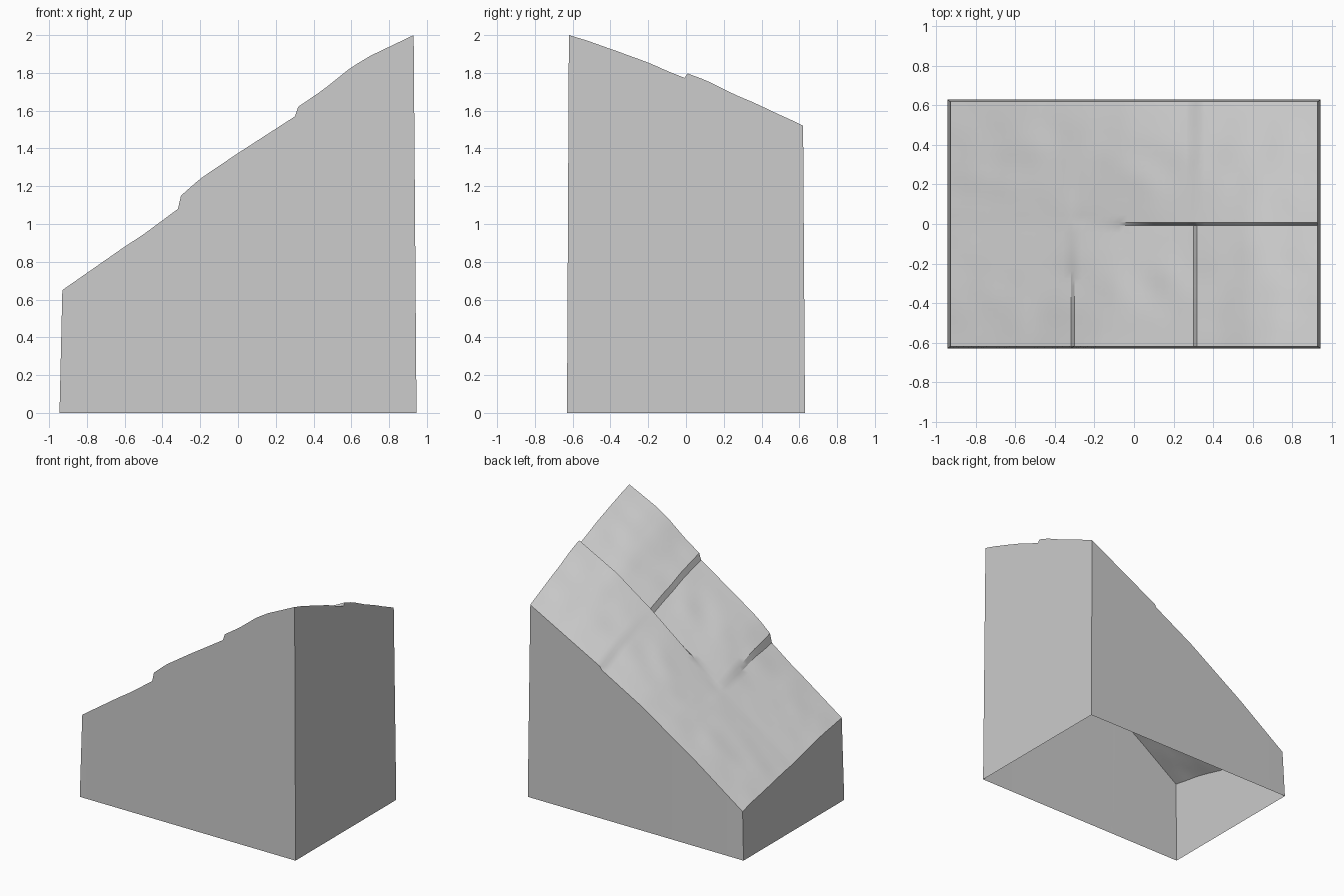
import bpy
import bmesh
from mathutils import Vector, noise

cube = bpy.data.objects.get("Cube")
if cube:
    bpy.data.objects.remove(cube, do_unlink=True)

stone = bpy.data.materials.new("pale grey stone")
stone.use_nodes = True
grey = (0.6, 0.6, 0.6, 1)
stone.diffuse_color = grey
stone.node_tree.nodes["Principled BSDF"].inputs["Base Color"].default_value = grey

HALF_X, HALF_Y = 0.93, 0.62      # rim of the sloping top
FOOT_X, FOOT_Y = 0.945, 0.63     # slightly flared foot
SEAM = 0.31                      # tile seams at x = -SEAM and x = SEAM
CELLS = 16

# Height profiles (x, z) along the front rim, both sides of the middle seam, and the back rim
FRONT = [(-.93, .65), (-.6, .88), (-.5, .945), (-.318, 1.08), (-.302, 1.15), (-.2, 1.24),
         (0, 1.375), (.302, 1.57), (.318, 1.62), (.45, 1.71), (.6, 1.83), (.7, 1.89), (.93, 2)]
MID_FRONT = [(-.93, .515), (-.318, .945), (-.302, .96), (-.12, 1.09), (.302, 1.365),
             (.318, 1.41), (.6, 1.605), (.93, 1.77)]
MID_BACK = [(-.93, .515), (-.318, .945), (-.302, .955), (-.12, 1.095), (.302, 1.425),
            (.318, 1.435), (.6, 1.63), (.93, 1.80)]
BACK = [(-.93, .38), (-.52, .67), (-.04, .98), (.302, 1.17), (.318, 1.195), (.93, 1.52)]


def along(profile, x):
    """Height of a profile at x."""
    for (x0, z0), (x1, z1) in zip(profile, profile[1:]):
        if x <= x1:
            return z0 + (z1 - z0) * (x - x0) / (x1 - x0)
    return profile[-1][1]


def height(x, y):
    near, far, t = FRONT, MID_FRONT, (y + HALF_Y) / HALF_Y
    if y > 0:
        near, far, t = MID_BACK, BACK, y / HALF_Y
    t = min(max(t, 0), 1)
    z = along(near, x) * (1 - t) + along(far, x) * t
    # gentle weathering that fades out at the rim and seams
    fade = 4 * t * (1 - t)
    return z + fade * (0.008 + 0.010 * noise.noise(Vector((x * 6, y * 6, 0))))


def span(a, b, n):
    return [a + (b - a) * i / n for i in range(n + 1)]


def finish(name, bm):
    mesh = bpy.data.meshes.new(name)
    bm.to_mesh(mesh)
    bm.free()
    mesh.materials.append(stone)
    obj = bpy.data.objects.new(name, mesh)
    bpy.context.collection.objects.link(obj)
    bpy.ops.object.select_all(action="DESELECT")
    obj.select_set(True)
    bpy.context.view_layer.objects.active = obj
    bpy.ops.object.shade_smooth_by_angle(angle=0.5)


# Sloping top: six tiles with narrow stepped seams between them
gap = 0.008
xs = (span(-HALF_X, -SEAM - gap, CELLS) + span(-SEAM + gap, SEAM - gap, CELLS)
      + span(SEAM + gap, HALF_X, CELLS))
ys = span(-HALF_Y, -gap, CELLS) + span(gap, HALF_Y, CELLS)
bm = bmesh.new()
grid = [[bm.verts.new((x, y, height(x, y))) for x in xs] for y in ys]
for low, high in zip(grid, grid[1:]):
    for i in range(len(xs) - 1):
        bm.faces.new((low[i], low[i + 1], high[i + 1], high[i]))
rim = ([v.co.copy() for v in grid[0][:-1]] + [row[-1].co.copy() for row in grid[:-1]]
       + [v.co.copy() for v in reversed(grid[-1][1:])]
       + [row[0].co.copy() for row in reversed(grid[1:])])
finish("sloping_top", bm)

# Side walls: hollow, open below, flaring slightly to the foot
bm = bmesh.new()
upper = [bm.verts.new(p) for p in rim]
lower = [bm.verts.new((p.x * FOOT_X / HALF_X, p.y * FOOT_Y / HALF_Y, 0)) for p in rim]
for i in range(len(rim)):
    j = (i + 1) % len(rim)
    bm.faces.new((lower[i], lower[j], upper[j], upper[i]))
finish("side_walls", bm)
